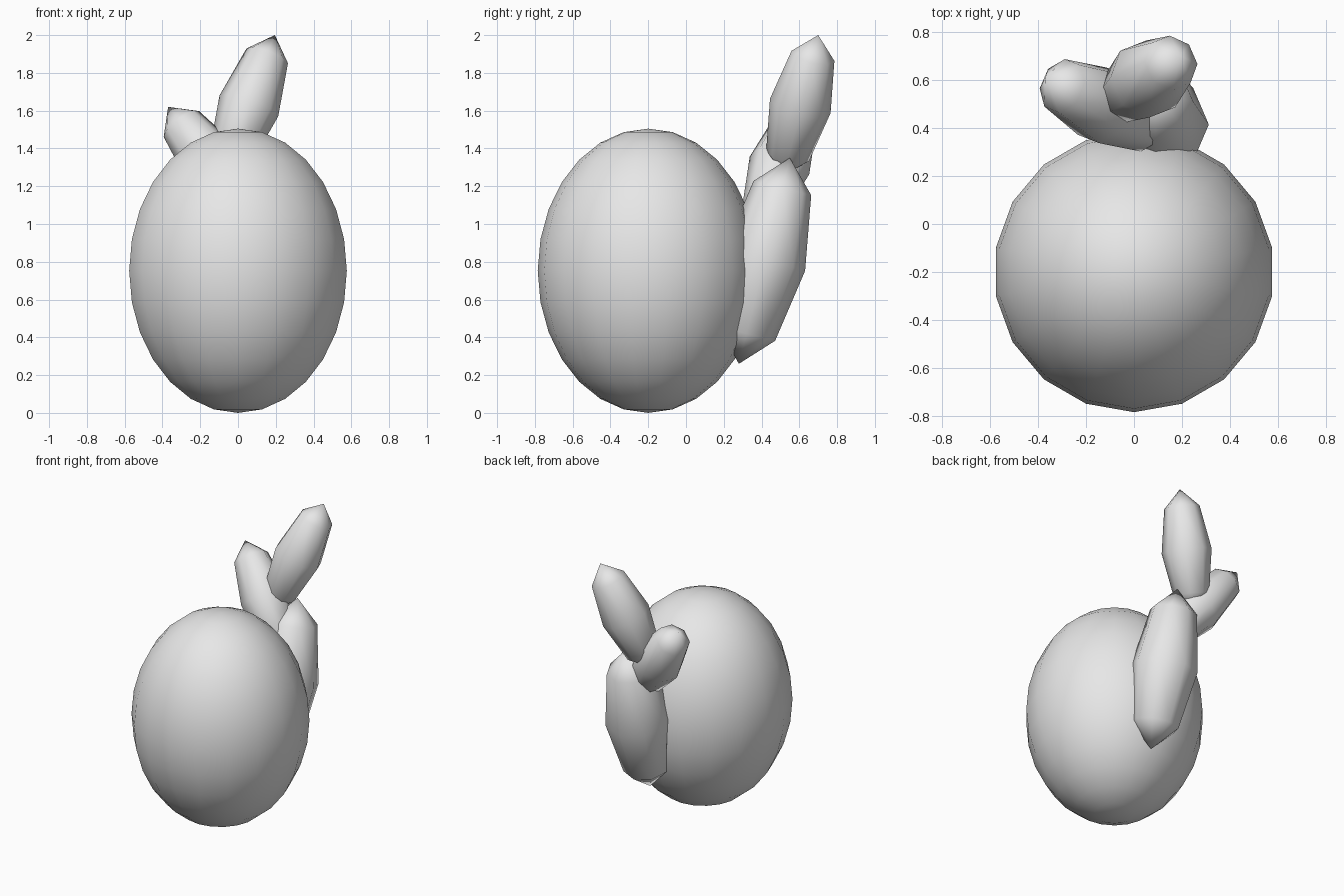
import bpy
import bmesh
from mathutils import Vector

if "Cube" in bpy.data.objects:
    bpy.data.objects.remove(bpy.data.objects["Cube"], do_unlink=True)

grey = bpy.data.materials.new("light_grey")
grey.use_nodes = True
GREY = (0.8, 0.8, 0.8, 1.0)
grey.diffuse_color = GREY
grey.node_tree.nodes["Principled BSDF"].inputs["Base Color"].default_value = GREY


def ellipsoid(name, bottom, top, radius, segments, rings):
    """Smooth ellipsoid of revolution between two poles."""
    bottom, top = Vector(bottom), Vector(top)
    axis = top - bottom
    bm = bmesh.new()
    bmesh.ops.create_uvsphere(bm, u_segments=segments, v_segments=rings, radius=1)
    bmesh.ops.scale(bm, vec=(radius, radius, axis.length / 2), verts=bm.verts)
    turn = Vector((0, 0, 1)).rotation_difference(axis).to_matrix()
    bmesh.ops.rotate(bm, cent=(0, 0, 0), matrix=turn, verts=bm.verts)
    bmesh.ops.translate(bm, vec=(bottom + top) / 2, verts=bm.verts)
    for face in bm.faces:
        face.smooth = True
    mesh = bpy.data.meshes.new(name)
    bm.to_mesh(mesh)
    bm.free()
    mesh.materials.append(grey)
    obj = bpy.data.objects.new(name, mesh)
    bpy.context.collection.objects.link(obj)
    return obj


# Large egg-shaped body
ellipsoid("body", (0, -0.2, 0), (0, -0.2, 1.505), 0.585, 18, 14)

# Branching tail of three low-poly lobes
ellipsoid("tail_stem", (0.09, 0.28, 0.26), (0.09, 0.55, 1.35), 0.222, 8, 4)
ellipsoid("tail_upper_lobe", (-0.08, 0.51, 1.25), (0.195, 0.7, 2.0), 0.165, 8, 4)
ellipsoid("tail_side_lobe", (0.11, 0.38, 1.0), (-0.37, 0.61, 1.62), 0.165, 8, 4)
